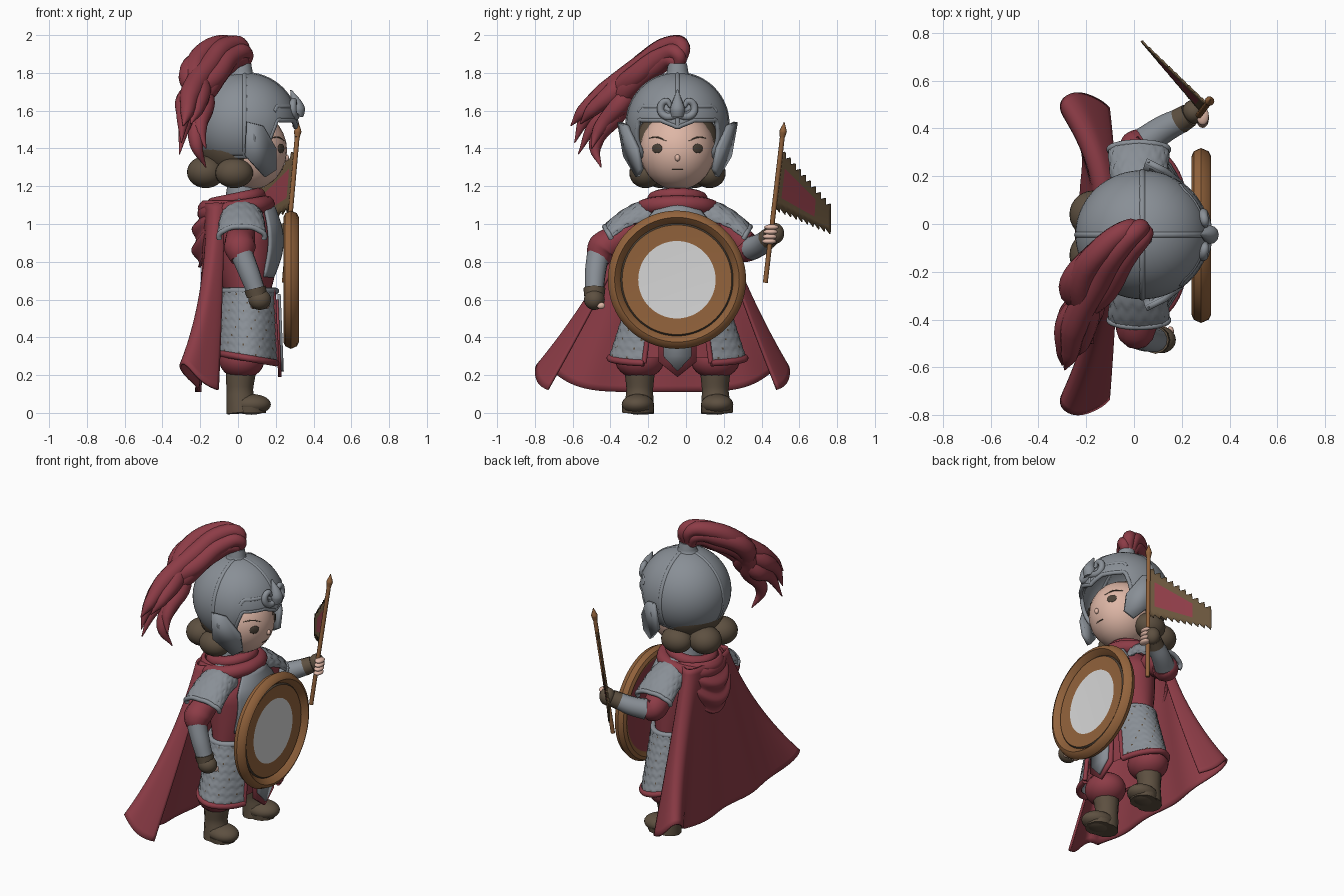
import bpy, bmesh
from math import sin, cos, pi, radians, acos, sqrt, exp
from mathutils import Vector

if "Cube" in bpy.data.objects:
    bpy.data.objects.remove(bpy.data.objects["Cube"])
MID = -.045          # the body's mirror plane in y
made = []

def material(name, *rgb):
    m = bpy.data.materials.new(name)
    m.use_nodes = True
    m.diffuse_color = m.node_tree.nodes["Principled BSDF"].inputs["Base Color"].default_value = (*rgb, 1)
    return m

steel = material("steel grey", .25, .275, .305)
red = material("cloth red", .265, .045, .062)
skin = material("skin", .73, .47, .38)
leather = material("leather brown", .11, .08, .052)
wood = material("wood brown", .29, .125, .045)
pale = material("pale grey", .68, .68, .68)
dark = material("dark brown", .07, .053, .038)
fringe = material("fringe brown", .14, .09, .045)

def add(name, mesh, *mats, thick=0):
    ob = bpy.data.objects.new(name, mesh)
    bpy.context.collection.objects.link(ob)
    for m in mats:
        mesh.materials.append(m)
    if thick:
        mod = ob.modifiers.new("thickness", 'SOLIDIFY')
        mod.thickness, mod.offset = thick, 0
    made.append(ob)
    return ob

def to_mesh(name, bm):
    mesh = bpy.data.meshes.new(name)
    bm.to_mesh(mesh)
    bm.free()
    return mesh

def surface(name, fn, nu, nv, *mats, rule=lambda u, v: 0, thick=0):
    """Grid sheet from fn(u, v); rule(u, v) picks the material of a face."""
    bm = bmesh.new()
    rows = [[bm.verts.new(fn(i / nu, j / nv)) for j in range(nv + 1)] for i in range(nu + 1)]
    for i in range(nu):
        for j in range(nv):
            f = bm.faces.new((rows[i][j], rows[i + 1][j], rows[i + 1][j + 1], rows[i][j + 1]))
            f.material_index = rule((i + .5) / nu, (j + .5) / nv)
    bmesh.ops.remove_doubles(bm, verts=bm.verts, dist=.0001)
    bmesh.ops.recalc_face_normals(bm, faces=bm.faces)
    add(name, to_mesh(name, bm), *mats, thick=thick)

def ball(name, centre, size, mat, rot=(0, 0, 0)):
    bm = bmesh.new()
    bmesh.ops.create_uvsphere(bm, u_segments=28, v_segments=14, radius=1)
    bmesh.ops.scale(bm, verts=bm.verts, vec=size)
    ob = add(name, to_mesh(name, bm), mat)
    ob.location, ob.rotation_euler = centre, rot

def plate(name, outline, place, thick, mat):
    """Flat polygon; place(a, b) maps the outline into space."""
    bm = bmesh.new()
    bm.faces.new([bm.verts.new(place(a, b)) for a, b in outline])
    add(name, to_mesh(name, bm), mat, thick=thick)

def tube(name, points, radii, mat, closed=False):
    """Round tube along points; radii is one number or one per point."""
    cu = bpy.data.curves.new(name, 'CURVE')
    cu.dimensions, cu.bevel_depth, cu.bevel_resolution = '3D', 1, 4
    cu.use_fill_caps, cu.resolution_u = True, 6
    sp = cu.splines.new('BEZIER')
    sp.bezier_points.add(len(points) - 1)
    sp.use_cyclic_u = closed
    for k, (bp, p) in enumerate(zip(sp.bezier_points, points)):
        bp.co, bp.handle_left_type, bp.handle_right_type = p, 'AUTO', 'AUTO'
        bp.radius = radii[k] if isinstance(radii, list) else radii
    tmp = bpy.data.objects.new(name + " path", cu)
    bpy.context.collection.objects.link(tmp)
    mesh = bpy.data.meshes.new_from_object(tmp.evaluated_get(bpy.context.evaluated_depsgraph_get()))
    bpy.data.objects.remove(tmp)
    add(name, mesh, mat)

# Helmet
def helmet(a, v, lift=0):
    b = abs((a + pi) % (2 * pi) - pi)
    k = min(1, max(0, (b - radians(52)) / radians(14)))
    edge = 1.55 - .035 * max(0, 1 - b / .35) - .19 * k + lift
    t = acos((edge - 1.53) / .26) * v
    return Vector((.035 + .27 * sin(t) * cos(a), MID + .26 * sin(t) * sin(a), 1.53 + .26 * cos(t)))
surface("helmet", lambda u, v: helmet(u * 2 * pi, v), 96, 24, steel, thick=.02)
tube("helmet_rim", [helmet(i * pi / 36, 1) for i in range(72)], .013, steel, True)
tube("brow_band", [helmet(radians(a), 1, .07) for a in range(-54, 55, 6)], .014, steel)
for k in range(4):
    tube("helmet_ridge", [helmet(k * pi / 2, v / 8) for v in range(9)], .015, steel)
tube("plume_socket", [(.02, MID, 1.76), (.02, MID, 1.8), (.02, MID, 1.85)], [.085, .058, .05], steel)
tube("ornament_spike", [(.31, MID, 1.57), (.315, MID, 1.61), (.28, MID, 1.71)], [.035, .04, .004], steel)
for s in (-1, 1):
    plate("cheek_guard", [(.05, 1.54), (.13, 1.52), (.2, 1.4), (.2, 1.29), (.14, 1.25), (.04, 1.36)],
          lambda x, z: (x, MID + s * (.255 + (z - 1.25) * .2 - (x - .04) * .45), z), .025, steel)
    tube("cheek_wing", [(.08, MID + s * .245, 1.36), (.08, MID + s * .275, 1.46), (.06, MID + s * .305, 1.54)],
         [.015, .019, .003], steel)
    tube("ornament_scroll", [(.31, MID, 1.58), (.3, MID + s * .06, 1.57), (.29, MID + s * .09, 1.61),
                             (.295, MID + s * .06, 1.65), (.3, MID + s * .035, 1.62)], [.02, .02, .02, .018, .01], steel)

# Plume strands: shared sweep, spread sideways, each with its own bend and tip
sweep = [(.01, -.04, 1.84), (.0, -.04, 1.9), (-.09, -.12, 1.89), (-.19, -.27, 1.78)]
ends = [((-.25, -.43, 1.69), (-.27, -.55, 1.59), (-.29, -.61, 1.52)),
        ((-.27, -.41, 1.66), (-.29, -.53, 1.56), (-.3, -.59, 1.43)),
        ((-.26, -.38, 1.6), (-.28, -.48, 1.53), (-.31, -.57, 1.37)),
        ((-.21, -.36, 1.6), (-.22, -.48, 1.42), (-.17, -.45, 1.3)),
        ((-.18, -.33, 1.66), (-.2, -.46, 1.5), (-.17, -.5, 1.4)),
        ((-.2, -.38, 1.7), (-.22, -.5, 1.6), (-.25, -.56, 1.53))]
for k, end in enumerate(ends):
    a = 1 - k * 2 * pi / len(ends)
    off = Vector((.06 * cos(a), .035 * sin(a), .06 * sin(a)))
    path = [Vector(p) + off * w for p, w in zip(sweep, (.3, .7, 1, 1.1))]
    tube("plume_strand", path + list(end), [.03, .04, .052, .06, .058, .036, .003], red)

# Head
def on_face(y, z):
    return (.06 + .2 * sqrt(1 - ((y - MID) / .2) ** 2 - ((z - 1.39) / .21) ** 2), y, z)
ball("face", (.06, MID, 1.39), (.2, .2, .21), skin)
ball("hair", (-.01, MID, 1.43), (.2, .22, .2), leather)
ball("nose", on_face(MID, 1.35), (.014, .014, .018), skin)
tube("mouth", [on_face(MID + d, 1.288) for d in (-.03, 0, .03)], .0025, dark)
for s in (-1, 1):
    ball("eye", on_face(MID + s * .108, 1.4), (.007, .031, .025), dark, (0, 0, s * .55))
    tube("eyebrow", [on_face(MID + s * y, z) for y, z in ((.06, 1.44), (.11, 1.46), (.15, 1.455))],
         [.002, .004, .002], leather)
    ball("side_bun", (-.02, MID + s * .17, 1.27), (.1, .085, .08), leather)
    ball("back_bun", (-.17, MID + s * .085, 1.275), (.1, .1, .085), leather)

# Torso, neck and chest plate
def ring(cx, rx, ry, a, z):
    return (cx + rx * cos(a), MID + ry * sin(a), z)
def body(v):
    return (.11 + .05 * sin(v * pi), .235 * min(1, .5 + 1.6 * v))
surface("torso", lambda u, v: ring(.05, *body(v), u * 2 * pi, 1.12 - .52 * v), 40, 12, red)
surface("chest_plate", lambda u, v: ring(.065, body(v)[0] + .01, body(v)[1], (u - .5) * 1.9, 1.1 - .38 * v),
        20, 12, steel, thick=.015)
tube("neck", [(.02, MID, 1.05), (.02, MID, 1.22)], [.1, .075], steel)
tube("belt", [ring(.05, .15, .235, k * pi / 8, .645) for k in range(16)], .018, steel, True)

# Scale-armour skirt, open at the front, over a red underskirt
def scale_step(u, v, columns, rows):
    return .005 * ((v * rows + .5 * abs(sin(u * columns * pi))) % 1)
def speck(u, v):
    row = int(v * 8)
    return int(int(v * 40) % 5 == 2 and (int(u * 132) + 3 * row) % 12 == 0)
def skirt(u, v):
    g, a = scale_step(u, v, 22, 8), radians(30) + u * radians(300)
    return ring(.05, .155 + .02 * v + g, .24 + .115 * v + g, a, .65 - .36 * v - .03 * v * cos(a))
surface("scale_skirt", skirt, 132, 40, steel, leather, rule=speck, thick=.012)
tube("skirt_hem", [Vector(skirt(k / 30, 1)) for k in range(31)], .018, red)
for u in (0, 1):
    tube("skirt_edge", [skirt(u, v / 5) for v in range(6)], .014, red)
surface("underskirt", lambda u, v: ring(.05, .13 + .01 * v, .21 + .1 * v, u * 2 * pi, .65 - .36 * v), 40, 4, red)
for name, grow, x, mat in (("tabard_trim", 1, .205, red), ("tabard", .75, .217, steel)):
    plate(name, [(-.1, .6), (.1, .6), (.1, .27), (0, .19), (-.1, .27)],
          lambda y, z: (x + (.6 - z) * .04, MID + y * grow, z + .12 * (1 - grow)), .018, mat)

# Legs, boots and shoulders
for s in (-1, 1):
    y = MID + s * .2
    ball("trouser_puff", (.02, y, .28), (.12, .13, .1), red)
    tube("boot_shaft", [(.015, y, .22), (.01, y, .12), (.02, y + s * .005, .0)], [.08, .07, .082], leather)
    ball("boot_foot", (.07, y + s * .01, .045), (.105, .085, .055), leather, (0, 0, s * .15))
    tube("boot_sole", [(.065, y + s * .01, .0), (.065, y + s * .01, .03)], [.082, .085], leather)
    def shoulder(u, v):
        p, g = (u - .5) * radians(200), scale_step(u, v, 8, 4)
        w = .1 + .02 * v + g
        return (.02 + w * sin(p), MID + s * (.13 + .255 * v - .03 * v * (1 - cos(p))),
                1.125 - .02 * v - .12 * v * v + g - (.1 - .045 * v) * (1 - cos(p)))
    surface("shoulder_guard", shoulder, 48, 24, steel, thick=.014)
    tube("shoulder_rim", [shoulder(k / 12, 1) for k in range(13)], .014, steel)

# Arms: the lowered one at -y, the raised one at +y
for name, path, radii, mat in (
        ("lowered_sleeve", [(.02, -.26, .98), (.01, -.38, .91), (.01, -.44, .87), (.02, -.465, .81)],
         [.07, .08, .085, .06], red),
        ("lowered_bracer", [(.02, -.465, .84), (.06, -.48, .74), (.095, -.485, .645)], [.06, .056, .05], steel),
        ("lowered_cuff", [(.09, -.485, .66), (.1, -.485, .62)], [.058, .054], leather),
        ("raised_sleeve", [(.02, .17, .98), (.01, .28, .91), (.02, .32, .875), (.06, .345, .87)],
         [.07, .08, .08, .058], red),
        ("raised_bracer", [(.05, .345, .87), (.13, .4, .895), (.2, .435, .925)], [.064, .058, .052], steel),
        ("raised_cuff", [(.19, .43, .92), (.23, .455, .94)], [.054, .05], leather)):
    tube(name, path, radii, mat)
ball("lowered_fist", (.115, -.485, .6), (.06, .055, .055), leather)
ball("raised_fist", (.25, .47, .95), (.048, .05, .056), leather)
for k in range(4):
    ball("lowered_finger", (.08 + k * .024, -.45, .568), (.015, .022, .018), skin)
    ball("raised_finger", (.287, .44 + k * .004, .908 + k * .025), (.026, .038, .015), skin)

# Flag on its pole
foot, top = Vector((.245, .42, .69)), Vector((.313, .51, 1.46))
tube("flag_pole", [foot, top], .013, wood)
tube("pole_tip", [top, top + Vector((.003, .004, .03)), top + Vector((.006, .01, .08))], [.014, .02, .002], wood)
def flag(u, v):
    p = foot.lerp(top, .89 - .36 * v).lerp(Vector((.03, .765, 1.07 - .1 * v)), u)
    if v in (0, 1) and round(u * 20) % 2:
        p += Vector((-.008, .012, .022 if v == 0 else -.03))
    return p
surface("flag", flag, 20, 10, fringe, red, thick=.008, rule=lambda u, v: int(.08 < u < .72 and abs(v - .5) < .3))

# Round shield, turned around the x axis
rim = [(0, .292), (.205, .292), (.29, .297), (.298, .288), (.308, .302), (.33, .323), (.352, .312),
       (.366, .28), (.352, .25), (.33, .24), (.3, .255), (0, .268)]
def shield(u, v):
    r, x = rim[round(v * 11)]
    return (x, -.048 + r * cos(u * 2 * pi), .705 + r * sin(u * 2 * pi))
surface("shield", shield, 64, 11, wood, pale, dark, red, rule=lambda u, v: {0: 1, 2: 2, 10: 3}.get(int(v * 11), 0))

# Cape with sides flaring back and curling forward, draped cowl and scarf
def cape(u, v):
    a = (u - .5) * radians(230)
    bump = exp(-((abs(a) - 1.3) / .45) ** 2)
    x = -.17 - .04 * v - .13 * v * v * bump + (.08 + .01 * v) * (1 - cos(a)) * abs(sin(a / 2)) + .01 * v * cos(a * 9)
    return (x, MID - .08 * v + (.2 + .47 * v ** 1.1) * sin(a), 1.11 - v * (1 - .15 * bump * v))
def cowl(u, v):
    a = (u - .5) * pi
    return (.02 - (.2 + .05 * sin(v * 2.6) + .014 * sin(v * 6 * pi)) * cos(a), MID + (.17 + .1 * v) * sin(a),
            1.12 - v * (.07 + .28 * cos(a) ** 2))
surface("cape", cape, 80, 30, red, thick=.014)
surface("cape_cowl", cowl, 40, 36, red, thick=.014)
for name, rx, ry, z, r in (("scarf", .16, .18, 1.08, .045), ("inner_scarf", .12, .125, 1.13, .036)):
    tube(name, [ring(-.01, rx, ry, k * pi / 6, z + .025 * cos(k * pi / 6)) for k in range(12)], r, red, True)

# Smooth shading with sharp edges kept
bpy.ops.object.select_all(action='DESELECT')
for ob in made:
    ob.select_set(True)
bpy.context.view_layer.objects.active = made[0]
bpy.ops.object.shade_smooth_by_angle(angle=radians(40))
